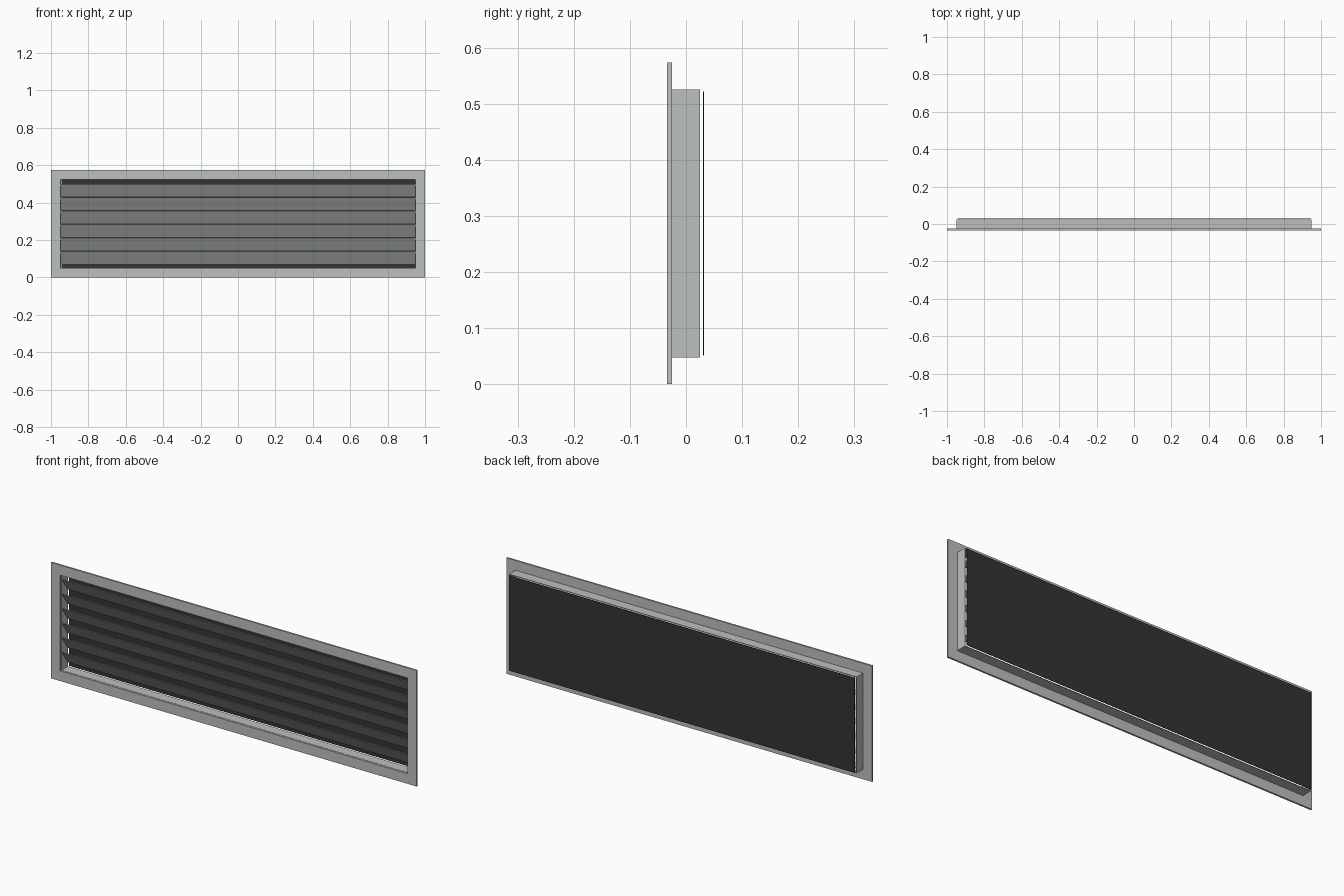
import bpy
import bmesh
from math import atan2, hypot
from mathutils import Matrix, Vector

cube = bpy.data.objects.get("Cube")
if cube:
    bpy.data.objects.remove(cube, do_unlink=True)


def material(name, rgb):
    m = bpy.data.materials.new(name)
    m.use_nodes = True
    m.diffuse_color = (*rgb, 1)
    m.node_tree.nodes["Principled BSDF"].inputs["Base Color"].default_value = (*rgb, 1)
    return m


light_grey = material("light grey metal", (0.50, 0.53, 0.52))
dark_grey = material("dark grey panel", (0.033, 0.033, 0.033))


def finish(name, bm, mat):
    bmesh.ops.recalc_face_normals(bm, faces=bm.faces)
    mesh = bpy.data.meshes.new(name)
    bm.to_mesh(mesh)
    bm.free()
    mesh.materials.append(mat)
    obj = bpy.data.objects.new(name, mesh)
    bpy.context.collection.objects.link(obj)
    return obj


def box(name, centre, size, mat, tilt=0):
    bm = bmesh.new()
    matrix = (Matrix.Translation(centre) @ Matrix.Rotation(tilt, 4, "X")
              @ Matrix.Diagonal((*size, 1)))
    bmesh.ops.create_cube(bm, size=1, matrix=matrix)
    return finish(name, bm, mat)


def ring(name, half_w, half_h, border, y0, y1, mat):
    """Rectangular ring around the grille centre, running from y0 to y1."""
    bm = bmesh.new()
    loops = []
    for inset, y in ((0, y0), (0, y1), (border, y1), (border, y0)):
        w, h = half_w - inset, half_h - inset
        loops.append([bm.verts.new((sx * w, y, MID_Z + sz * h))
                      for sx, sz in ((-1, -1), (1, -1), (1, 1), (-1, 1))])
    for i in range(4):
        a, b = loops[i], loops[(i + 1) % 4]
        for j in range(4):
            k = (j + 1) % 4
            bm.faces.new((a[j], a[k], b[k], b[j]))
    return finish(name, bm, mat)


MID_Z = 0.2865
FRONT, FLANGE_BACK, SLEEVE_BACK = -0.034, -0.025, 0.025

# Front flange and the sleeve behind it
ring("front_flange", 1.0, MID_Z, 0.05, FRONT, FLANGE_BACK, light_grey)
ring("wall_sleeve", 0.95, 0.2385, 0.003, FLANGE_BACK, SLEEVE_BACK, light_grey)

# Sloping slats, high at the front and low at the back
COUNT, PITCH = 6, 0.072
rise, run, thick = 0.066, 0.046, 0.003
for i in range(COUNT):
    z = MID_Z + (i - (COUNT - 1) / 2) * PITCH
    box(f"slat_{i + 1}", Vector((0, 0, z)), (1.896, thick, hypot(rise, run)),
        light_grey, atan2(run, rise))

# Dark panel closing the back
box("back_panel", Vector((0, 0.031, MID_Z)), (1.89, 0.002, 0.47), dark_grey)
